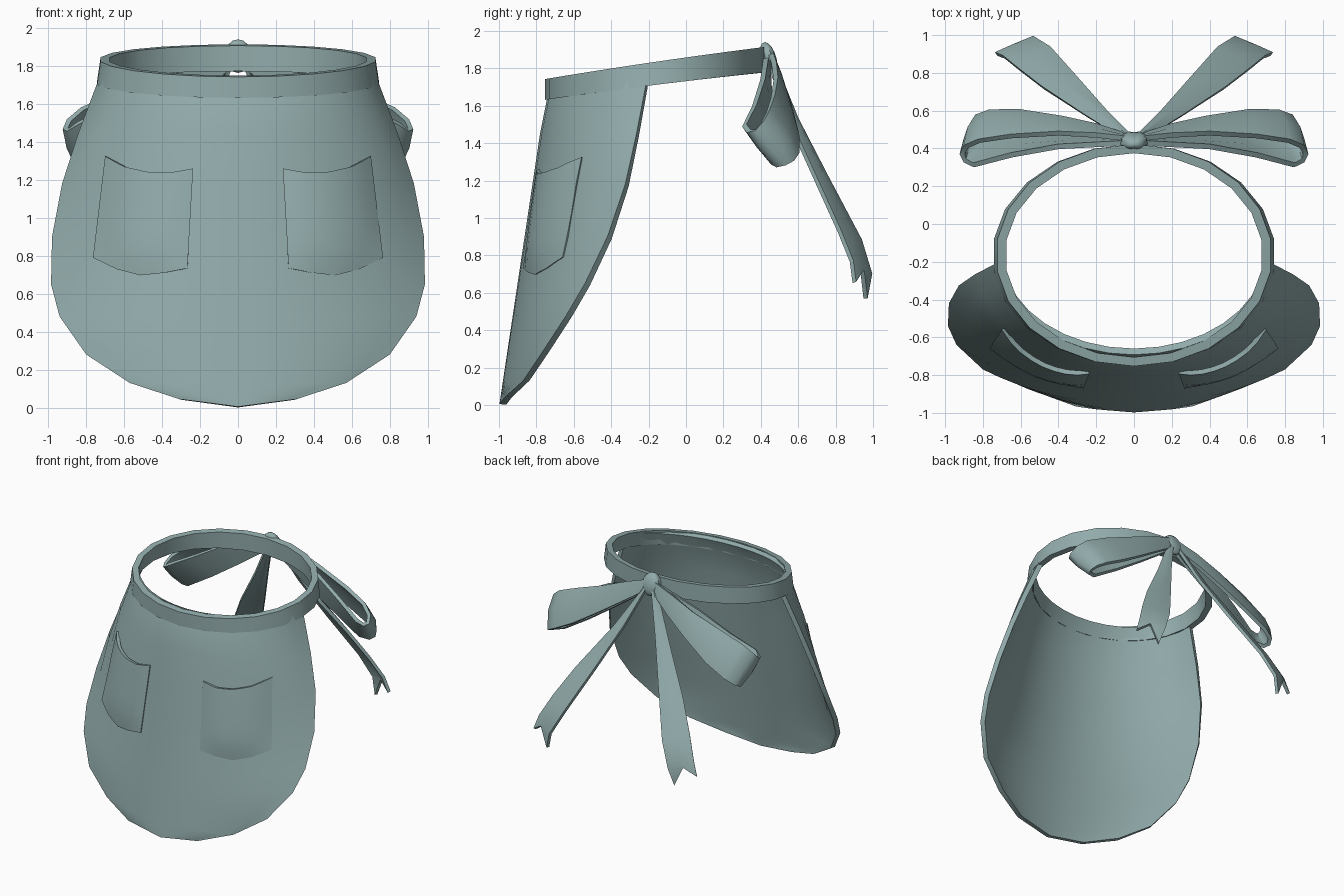
import bpy, bmesh, math
from mathutils import Vector

if "Cube" in bpy.data.objects:
    bpy.data.objects.remove(bpy.data.objects["Cube"])

mat = bpy.data.materials.new("grey_teal_cloth")
mat.diffuse_color = (0.29, 0.41, 0.41, 1)
mat.use_nodes = True
mat.node_tree.nodes["Principled BSDF"].inputs["Base Color"].default_value = mat.diffuse_color


def finish(name, verts, faces, thick=0, offset=0, mirror=False, angle=40):
    me = bpy.data.meshes.new(name)
    me.from_pydata([tuple(v) for v in verts], [], faces)
    bm = bmesh.new()
    bm.from_mesh(me)
    bmesh.ops.remove_doubles(bm, verts=bm.verts, dist=0.0005)
    bm.to_mesh(me)
    bm.free()
    ob = bpy.data.objects.new(name, me)
    bpy.context.collection.objects.link(ob)
    me.materials.append(mat)
    if thick:
        m = ob.modifiers.new("thick", 'SOLIDIFY')
        m.thickness, m.offset = thick, offset
    if mirror:
        m = ob.modifiers.new("mirror", 'MIRROR')
        m.use_mirror_merge = False
    bpy.ops.object.select_all(action='DESELECT')
    ob.select_set(True)
    bpy.context.view_layer.objects.active = ob
    bpy.ops.object.convert(target='MESH')
    bpy.ops.object.shade_smooth_by_angle(angle=math.radians(angle))
    return ob


def sheet(name, rows, thick, offset=0, mirror=False, angle=40):
    n = len(rows[0])
    verts = [v for r in rows for v in r]
    faces = [(i * n + j, (i + 1) * n + j, (i + 1) * n + j + 1, i * n + j + 1)
             for i in range(len(rows) - 1) for j in range(n - 1)]
    return finish(name, verts, faces, thick, offset, mirror, angle)


# skirt: side edge points (x, y, z, arc angle), wrapped round the front
EDGE = [(0.742, -0.215, 1.705, 85), (0.84, -0.265, 1.45, 78), (0.927, -0.325, 1.18, 67),
        (0.98, -0.42, 0.9, 50), (0.985, -0.54, 0.65, 40), (0.94, -0.64, 0.48, 36),
        (0.80, -0.77, 0.28, 34), (0.57, -0.87, 0.13, 30), (0.31, -0.965, 0.045, 30),
        (0.0, -0.998, 0.005, 30)]


def front_y(z):
    return -0.998 + 0.15 * z if z < 1.45 else -0.7805 + 0.15 * (z - 1.45)


def arc(x, y, z, a, t):
    a = math.radians(a)
    yf = front_y(z)
    return Vector((x * math.sin(a * t) / math.sin(a),
                   yf + (y - yf) * (1 - math.cos(a * t)) / (1 - math.cos(a)), z))


rows = [[arc(*e, -1 + j / 8) for j in range(17)] for e in EDGE]
for v in rows[0]:
    v.z = 1.64 + 0.13 * (v.y + 0.75)
# top row runs up inside the waistband
top = [Vector((v.x * 0.975, v.y + 0.05 * (-0.21 - v.y) / 0.53, v.z + 0.108)) for v in rows[0]]
sheet("apron_skirt", [top] + rows, 0.036, -1)

# waistband: tilted oval ring
N = 22
prof = []
for k in range(N):
    t = 2 * math.pi * k / N
    for inset, up in ((0, 0), (0, 1), (0.048, 1), (0.048, 0)):
        s = 0.975 if up else 1.0
        x = (0.75 * s - inset) * math.sin(t)
        y = -0.165 - (0.588 - inset) * math.cos(t)
        z = 1.743 + 0.146 * (y + 0.75) if up else 1.632 + 0.125 * (y + 0.75)
        prof.append((x, y, z + 0.006 * math.sin(t) ** 2))
faces = [(4 * k + i, 4 * ((k + 1) % N) + i, 4 * ((k + 1) % N) + (i + 1) % 4, 4 * k + (i + 1) % 4)
         for k in range(N) for i in range(4)]
finish("waistband", prof, faces, angle=35)


# pockets: patches that bulge off the skirt, open lip at the top
def skirt_y(x, z):
    for p, q in zip(EDGE, EDGE[1:]):
        if p[2] >= z >= q[2]:
            f = (p[2] - z) / (p[2] - q[2])
            xe, ye, _, a = [p[i] + (q[i] - p[i]) * f for i in range(4)]
            t = math.asin(min(1, x * math.sin(math.radians(a)) / xe)) / math.radians(a)
            return arc(xe, ye, z, a, t).y


TOP = (1.26, 1.238, 1.243, 1.27, 1.325)
BOTTOM = (0.735, 0.71, 0.697, 0.73, 0.79)
rows = []
for i in range(8):
    v = i / 7
    row = []
    for j in range(9):
        u = j / 8
        a = min(j // 2, 3)
        b = j / 2 - a
        zt = TOP[a] + (TOP[a + 1] - TOP[a]) * b
        zb = BOTTOM[a] + (BOTTOM[a + 1] - BOTTOM[a]) * b
        x = 0.235 + 0.46 * u + v * (0.03 + 0.035 * u)
        z = zt + (zb - zt) * v
        y = skirt_y(x, z)
        slope = (skirt_y(x + 0.01, z) - y) / 0.01
        off = 0.008 + 0.036 * max(0, math.sin(math.pi * u)) ** 0.7 * math.cos(v ** 3 * math.pi / 2)
        row.append(Vector((x, y, z)) + Vector((slope, -1, 0)).normalized() * off)
    rows.append(row)
sheet("pockets", rows, 0.025, -1, True)

# bow loops: ribbon between an upper rim and a lower rim
RIM = [(0.02, 0.45, 1.89), (0.2, 0.47, 1.83), (0.4, 0.48, 1.745), (0.65, 0.465, 1.65),
       (0.82, 0.44, 1.575), (0.89, 0.41, 1.515), (0.91, 0.37, 1.47), (0.895, 0.335, 1.465),
       (0.85, 0.312, 1.495), (0.65, 0.365, 1.6), (0.4, 0.41, 1.74), (0.02, 0.43, 1.87)]
LOW = [(0.02, 0.46, 1.81), (0.2, 0.52, 1.69), (0.38, 0.56, 1.57), (0.6, 0.595, 1.43),
       (0.76, 0.595, 1.345), (0.83, 0.57, 1.305), (0.85, 0.53, 1.285), (0.835, 0.49, 1.28),
       (0.77, 0.465, 1.295), (0.55, 0.465, 1.43), (0.3, 0.45, 1.6), (0.02, 0.44, 1.8)]
rows = []
for i, (p, q) in enumerate(zip(RIM, LOW)):
    p, q = Vector(p), Vector(q)
    puff = 0.016 * math.sin(math.pi * i / 11) * (1 if i < 6 else -0.3)
    rows.append([p, p.lerp(q, 0.5) + Vector((0.01, puff, puff)), q])
sheet("bow_loops", rows, 0.028, 0, True, 60)

# bow tails: tapering ribbons with a notched end
INNER = [(0.01, 0.46, 1.85), (0.14, 0.59, 1.53), (0.28, 0.75, 1.22), (0.44, 0.93, 0.88),
         (0.53, 0.985, 0.70), (0.57, 0.96, 0.57)]
OUTER = [(0.04, 0.44, 1.83), (0.25, 0.57, 1.48), (0.48, 0.72, 1.15), (0.61, 0.82, 0.93),
         (0.69, 0.885, 0.77), (0.73, 0.90, 0.655)]
rows = []
for p, q in zip(INNER, OUTER):
    p, q = Vector(p), Vector(q)
    rows.append([p, p.lerp(q, 0.5) + Vector((0.004, 0.012, 0.004)), q])
rows[-1][1] = Vector((0.635, 0.942, 0.72))
sheet("bow_tails", rows, 0.024, 0, True)

# bow knot: flattened ball with shallow creases
verts, faces = [], []
for i in range(9):
    a = math.pi * i / 8
    for j in range(16):
        b = 2 * math.pi * j / 16
        r = math.sin(a) * (1 - 0.12 * (j % 4 == 0))
        verts.append((0.078 * r * math.cos(b), 0.442 - 0.02 * math.cos(a) + 0.046 * r * math.sin(b),
                      1.852 + 0.088 * math.cos(a)))
for i in range(8):
    for j in range(16):
        k = (j + 1) % 16
        faces.append((i * 16 + j, (i + 1) * 16 + j, (i + 1) * 16 + k, i * 16 + k))
finish("bow_knot", verts, faces, angle=50)
